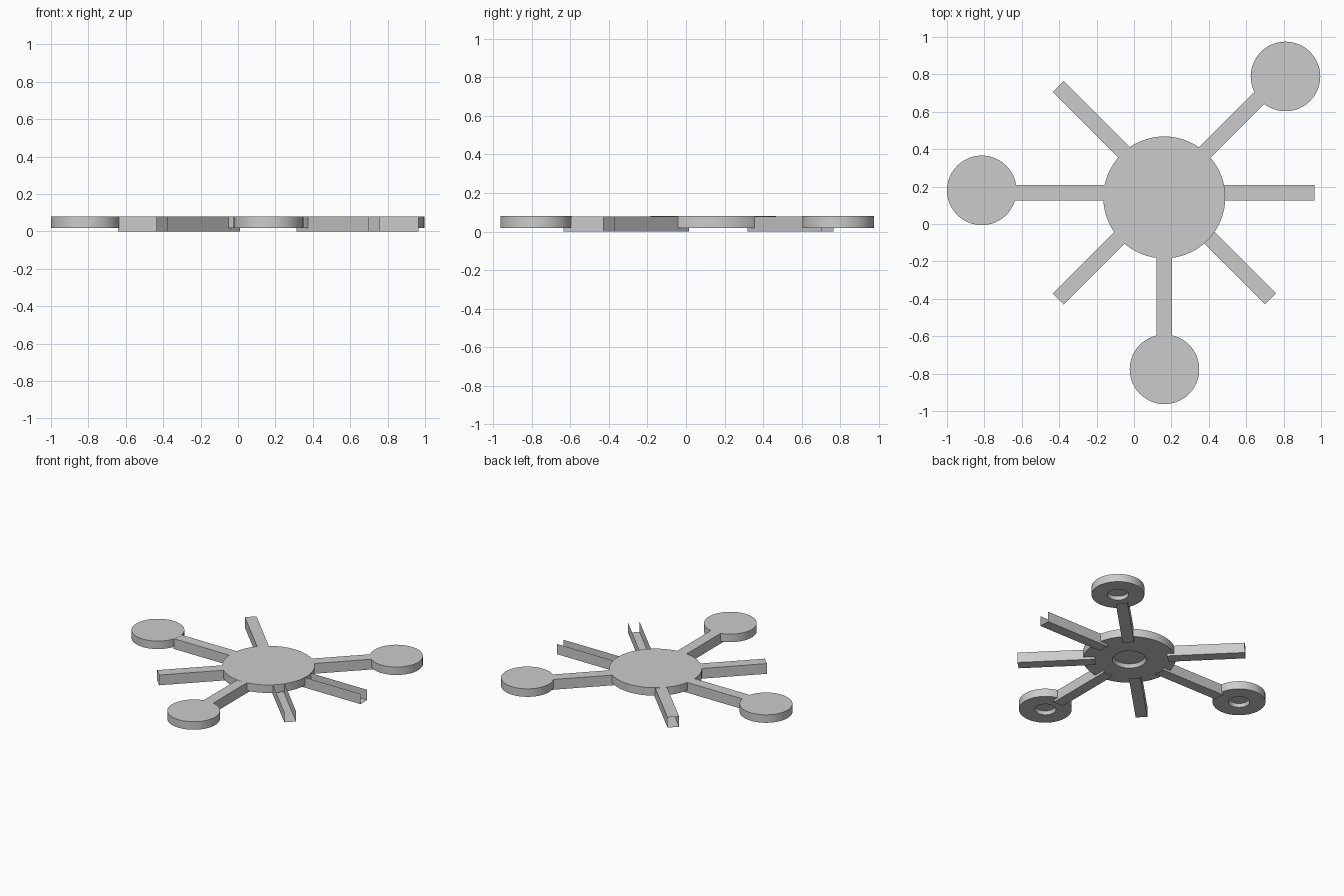
import bpy, bmesh, math

if "Cube" in bpy.data.objects:
    bpy.data.objects.remove(bpy.data.objects["Cube"])

CX, CY = 0.162, 0.167      # point where all the arms meet
TOP = 0.08


def finish(bm, name, smooth=False):
    mesh = bpy.data.meshes.new(name)
    bm.to_mesh(mesh)
    bm.free()
    ob = bpy.data.objects.new(name, mesh)
    bpy.context.collection.objects.link(ob)
    if smooth:
        bpy.ops.object.select_all(action='DESELECT')
        ob.select_set(True)
        bpy.context.view_layer.objects.active = ob
        bpy.ops.object.shade_smooth_by_angle(angle=math.radians(35))
    return ob


def disc(name, x, y, r, hole, sides=48):
    """Flat-topped disc with a round recess in the underside."""
    bm = bmesh.new()
    profile = [(r, TOP), (r, 0.018), (hole, 0.018), (hole * 0.9, 0.045)]
    rings = []
    for pr, pz in profile:
        rings.append([bm.verts.new((x + pr * math.cos(2 * math.pi * i / sides),
                                    y + pr * math.sin(2 * math.pi * i / sides), pz))
                      for i in range(sides)])
    for a, b in zip(rings, rings[1:]):
        for i in range(sides):
            j = (i + 1) % sides
            bm.faces.new((a[i], b[i], b[j], a[j]))
    bm.faces.new(rings[0])
    bm.faces.new(rings[-1][::-1])
    bmesh.ops.recalc_face_normals(bm, faces=bm.faces)
    return finish(bm, name, True)


def arm(name, degrees, open_top=False):
    """Thin sheet channel with open ends, pointing outward from the hub."""
    bm = bmesh.new()
    h, t = 0.0415, TOP - 0.0005
    section = [(h, t), (h, 0), (-h, 0), (-h, t)]
    ends = [[bm.verts.new((r, y, z)) for y, z in section] for r in (0.255, 0.803)]
    for i in range(3 if open_top else 4):
        j = (i + 1) % 4
        bm.faces.new((ends[0][i], ends[1][i], ends[1][j], ends[0][j]))
    for f in bm.faces:
        c, n = f.calc_center_median(), f.normal
        f.normal_update()
        if f.normal.y * c.y + f.normal.z * (c.z - 0.04) < 0:
            f.normal_flip()
    ob = finish(bm, name)
    ob.location = (CX, CY, 0)
    ob.rotation_euler.z = math.radians(degrees)
    return ob


# central hub
disc("hub", CX, 0.142, 0.326, 0.12, 64)

# seven arms, two of them open troughs
for deg in (0, 45, 135, 180, 225, 270, 315):
    arm(f"arm_{deg}", deg, open_top=deg in (0, 315))

# round pads on three arms
for label, x, y in (("back_right", 0.81, 0.789), ("left", -0.814, 0.18),
                    ("front", 0.163, -0.777)):
    disc("pad_" + label, x, y, 0.186, 0.075)
